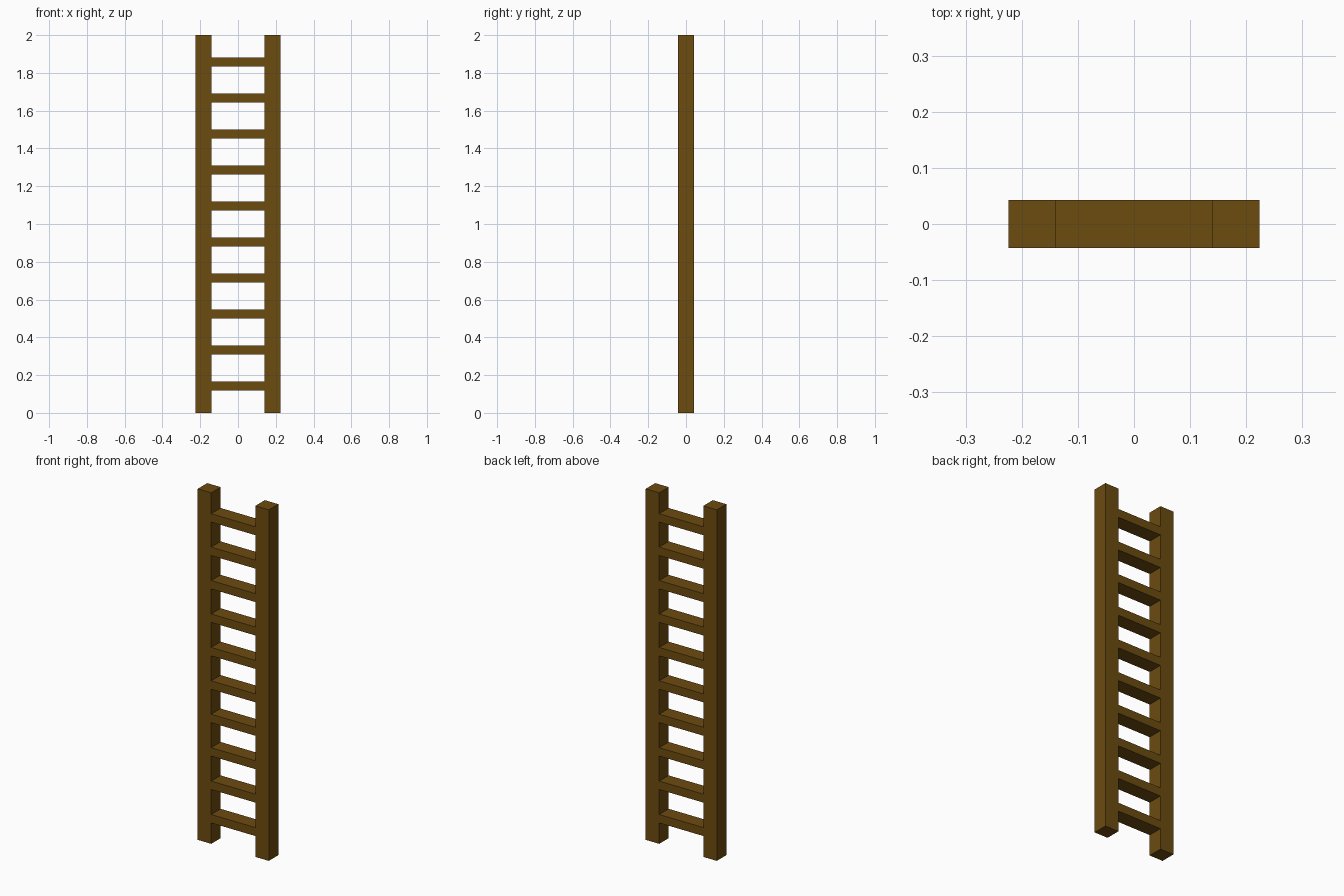
import bpy

if "Cube" in bpy.data.objects:
    bpy.data.objects.remove(bpy.data.objects["Cube"])

RAIL_W = 0.085            # square rail section, rungs share its depth
HALF_W = 0.224            # half of overall width
HEIGHT = 2.0
RUNGS = 10
FIRST, LAST = 0.143, 1.857
INNER = HALF_W - RAIL_W   # inner face of each rail

wood = bpy.data.materials.new("brown_wood")
wood.diffuse_color = (0.15, 0.07, 0.005, 1)
wood.use_nodes = True
wood.node_tree.nodes["Principled BSDF"].inputs["Base Color"].default_value = wood.diffuse_color


def box(name, size, loc):
    bpy.ops.mesh.primitive_cube_add(size=1, location=loc)
    ob = bpy.context.object
    ob.name = name
    ob.scale = size
    bpy.ops.object.transform_apply(location=False, rotation=False, scale=True)
    ob.data.materials.append(wood)
    return ob


# Side rails
for side, s in (("left", -1), ("right", 1)):
    box(f"{side}_rail", (RAIL_W, RAIL_W, HEIGHT),
        (s * (HALF_W - RAIL_W / 2), 0, HEIGHT / 2))

# Evenly spaced rungs, flush with the rails front and back
for i in range(RUNGS):
    z = FIRST + (LAST - FIRST) * i / (RUNGS - 1)
    box(f"rung_{i + 1}", (2 * INNER, RAIL_W, 0.048), (0, 0, z))
